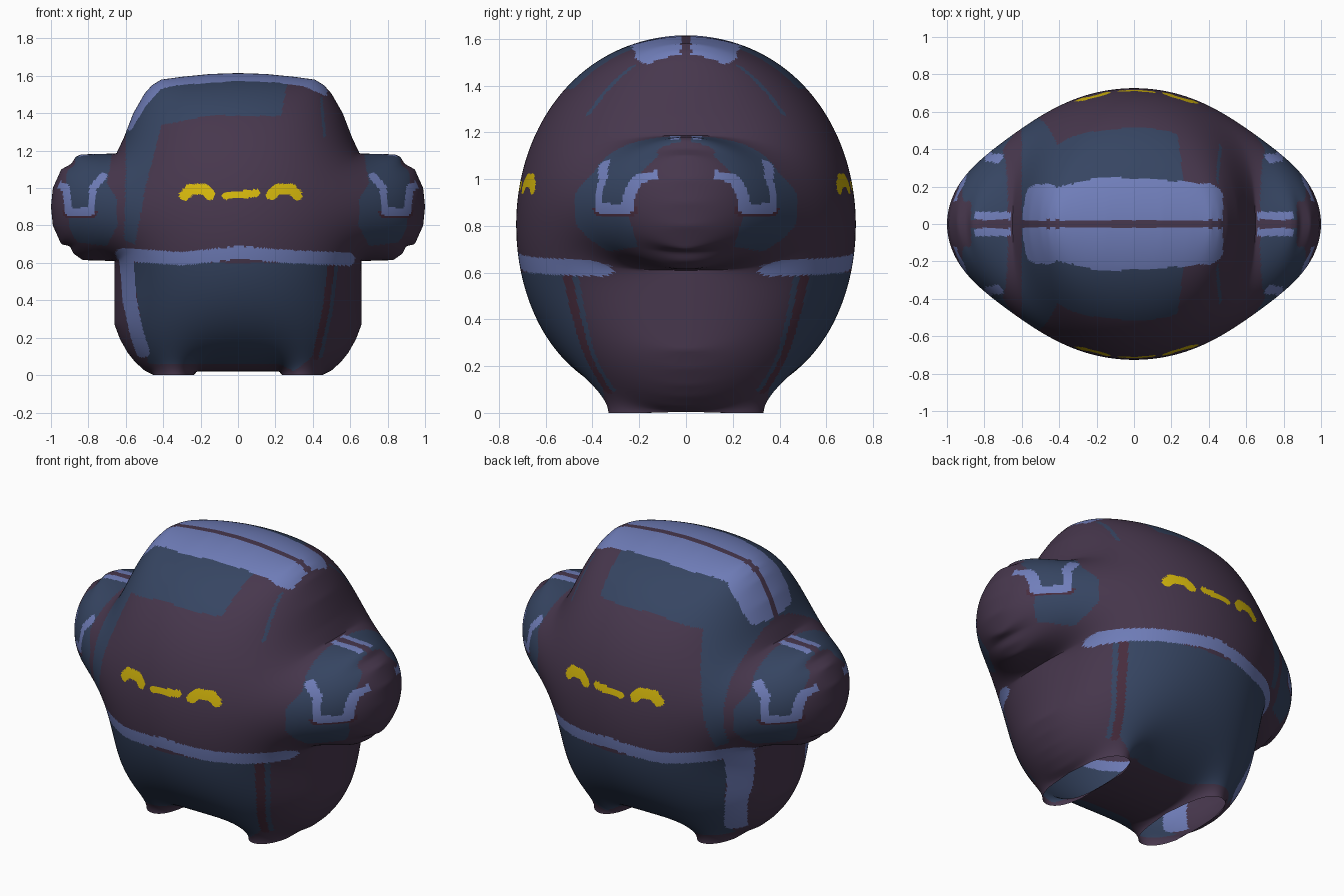
import bpy, bmesh, math
from mathutils import Vector

cube = bpy.data.objects.get("Cube")
if cube:
    bpy.data.objects.remove(cube, do_unlink=True)


# Flat colours
def make_material(name, rgb):
    linear = [((c / 255 + 0.055) / 1.055) ** 2.4 for c in rgb] + [1.0]
    mat = bpy.data.materials.new(name)
    mat.use_nodes = True
    mat.diffuse_color = linear
    mat.node_tree.nodes["Principled BSDF"].inputs["Base Color"].default_value = linear
    return mat


PURPLE, NAVY, LIGHT, YELLOW, PLUM = range(5)
materials = [make_material("dusky purple", (71, 55, 77)),
             make_material("slate blue", (54, 69, 98)),
             make_material("periwinkle", (112, 126, 186)),
             make_material("yellow", (214, 184, 12)),
             make_material("plum", (72, 45, 62))]

# Half outline of the figure, from crown to crotch, then mirrored
half = [(0, 1.615), (.15, 1.61), (.3, 1.595), (.41, 1.58), (.46, 1.55), (.5, 1.505),
        (.56, 1.4), (.61, 1.27), (.65, 1.185), (.84, 1.18), (.87, 1.165), (.89, 1.13),
        (.945, 1.1), (.99, 1), (1, .9), (.99, .8), (.945, .7), (.9, .69), (.88, .65),
        (.83, .615), (.66, .61), (.66, .27), (.63, .19), (.59, .12), (.55, .07),
        (.5, .025), (.45, 0), (.235, 0), (.22, .02), (0, .02)]
outline = [Vector(p) for p in half] + [Vector((-x, z)) for x, z in half[-2:0:-1]]
CENTRE = Vector((0, .85))


def resample(count):
    """Points spaced evenly along the closed outline."""
    pairs = list(zip(outline, outline[1:] + outline[:1]))
    step = sum((b - a).length for a, b in pairs) / count
    points, travelled = [], 0.0
    for a, b in pairs:
        length = (b - a).length
        while len(points) < count and len(points) * step < travelled + length - 1e-7:
            points.append(a.lerp(b, (len(points) * step - travelled) / length))
        travelled += length
    return points


def inflate(n, m, coarse, rounds):
    """Relax a puffed-up height field over n spokes and m rings."""
    rim = resample(n)
    pos = [CENTRE]
    for i in range(1, m + 1):
        pos += [CENTRE.lerp(p, 1 - (1 - i / m) ** 1.7) for p in rim]

    def vid(i, j):
        return 0 if i == 0 else 1 + (i - 1) * n + j % n

    # Start from the coarser solution
    u = [0.0] * len(pos)
    if coarse:
        for i in range(m + 1):
            for j in range(n):
                near = [coarse[a][b % (n // 2)] for a in (i // 2, (i + 1) // 2)
                        for b in (j // 2, (j + 1) // 2)]
                u[vid(i, j)] = sum(near) / 4

    # Cotangent weights of the flat triangles
    links = [{} for _ in pos]
    load = [0.0] * len(pos)
    for i in range(m):
        for j in range(n):
            a, b, c, d = vid(i, j), vid(i + 1, j), vid(i + 1, j + 1), vid(i, j + 1)
            for tri in ((a, b, c), (a, c, d)) if i else ((a, b, c),):
                for k in range(3):
                    o, p, q = tri[k], tri[k - 2], tri[k - 1]
                    e, f = pos[p] - pos[o], pos[q] - pos[o]
                    area = max(abs(e.x * f.y - e.y * f.x), 1e-12)
                    w = e.dot(f) / area / 2
                    links[p][q] = links[p].get(q, 0) + w
                    links[q][p] = links[q].get(p, 0) + w
                    load[o] += area * .53

    # The rim is pinned except at the open feet
    free = []
    for v, p in enumerate(pos):
        if v <= (m - 1) * n or p.y < .002:
            free.append((v, list(links[v].items()), sum(links[v].values()), load[v]))
        else:
            u[v] = 0.0
    for _ in range(rounds):
        for v, items, total, b in free:
            for k, w in items:
                b += w * u[k]
            u[v] += 1.7 * (b / total - u[v])
    return ([[max(u[vid(i, j)], 0) for j in range(n)] for i in range(m + 1)], rim)


field = None
for level, rounds in enumerate((250, 120, 70, 35)):
    spokes, rings = 66 << level, 13 << level
    field, rim = inflate(spokes, rings, field, rounds)

# Painted strokes: colour, half width, path
eye = [(-.285, .962), (-.255, .993), (-.18, .995), (-.15, .965)]
seam = [(.5, .6), (.47, .35), (.415, .1)]
strokes = [
    (YELLOW, .029, eye),
    (YELLOW, .029, [(.03 - x, z) for x, z in eye]),
    (YELLOW, .021, [(-.065, .96), (0, .963), (.095, .973)]),
    (LIGHT, .035, [(-.62, .645), (-.3, .622), (0, .655), (.3, .632), (.59, .62)]),
    (LIGHT, .037, [(-.595, .6), (-.58, .4), (-.54, .22), (-.51, .13)]),
    (PLUM, .018, seam),
    (NAVY, .01, [(x + .028, z) for x, z in seam]),
    (NAVY, .007, [(.463, 1.28), (.445, 1.48)]),
]
# Painted panels: crown band, head panel with side strip, lower body
crown = [(-.64, 1.3), (-.57, 1.31), (-.5, 1.43), (-.41, 1.53), (-.33, 1.55), (0, 1.573),
         (.2, 1.565), (.35, 1.545), (.475, 1.49), (.48, 1.7), (-.7, 1.7)]
head = [(-.6, 1.3), (-.5, 1.6), (.27, 1.6), (.23, 1.385), (-.15, 1.39), (-.41, 1.335),
        (-.5, .98), (-.55, .7), (-.61, .72), (-.6, 1.1)]
belly = [(-.57, .6), (.5, .6), (.47, .35), (.4, .1), (.3, .02), (.22, .06),
         (-.22, .06), (-.48, .06)]
panels = [(LIGHT, crown), (NAVY, head), (NAVY, belly)]
ear_patch = [(.67, 1.2), (.87, 1.2), (.92, 1.07), (.9, .78), (.86, .71), (.7, .69),
             (.645, .8), (.65, .95), (.7, 1.03)]
ear_trim = [(.975, 1.09), (.963, 1.02), (.92, 1), (.905, .875), (.785, .875),
            (.775, 1), (.72, 1.065)]


def inside(poly, x, z):
    hit = False
    for (ax, az), (bx, bz) in zip(poly, poly[1:] + poly[:1]):
        if (az > z) != (bz > z) and x < ax + (z - az) * (bx - ax) / (bz - az):
            hit = not hit
    return hit


def distance(path, x, z):
    best, p = math.inf, Vector((x, z))
    for a, b in zip(path, path[1:]):
        a, way = Vector(a), Vector(b) - Vector(a)
        t = (p - a).dot(way) / way.length_squared
        best = min(best, (p - a - way * min(1, max(0, t))).length)
    return best


def colour_at(x, y, z):
    side, depth = abs(x), abs(y)
    if depth < .022 or (side > .87 and depth < .12):
        return PURPLE
    if .66 < side < .85 and z > 1.12 and depth < .065:
        return LIGHT
    if side > .62 and .66 < z < 1.2:
        gap = distance(ear_trim, side, z)
        if gap < .02:
            return LIGHT
        if gap < .034 and z < .88:
            return PLUM
        if inside(ear_patch, side, z):
            return NAVY
    for colour, width, path in strokes:
        if distance(path, x, z) < width:
            return colour
    return next((colour for colour, poly in panels if inside(poly, x, z)), PURPLE)


# Puffed body: front and back shells, open under the feet
bm = bmesh.new()
for side in (-1, 1):
    grid = []
    for i in range(1, rings + 1):
        spots = [CENTRE.lerp(p, 1 - (1 - i / rings) ** 1.7) for p in rim]
        grid.append([bm.verts.new((p.x, side * math.sqrt(h), p.y))
                     for p, h in zip(spots, field[i])])
    hub = bm.verts.new((CENTRE.x, side * math.sqrt(field[0][0]), CENTRE.y))
    for j in range(spokes):
        bm.faces.new((hub, grid[0][j - 1], grid[0][j]))
        for low, high in zip(grid, grid[1:]):
            bm.faces.new((low[j - 1], high[j - 1], high[j], low[j]))

# Both shells carry the same paint
faces = list(bm.faces)
count = len(faces) // 2
for front, back in zip(faces[:count], faces[count:]):
    front.material_index = back.material_index = colour_at(*front.calc_center_median())
bmesh.ops.remove_doubles(bm, verts=bm.verts, dist=1e-5)
bmesh.ops.recalc_face_normals(bm, faces=bm.faces)

mesh = bpy.data.meshes.new("puffed_body")
bm.to_mesh(mesh)
bm.free()
for mat in materials:
    mesh.materials.append(mat)
body = bpy.data.objects.new("puffed_body", mesh)
bpy.context.collection.objects.link(body)
bpy.ops.object.select_all(action="DESELECT")
body.select_set(True)
bpy.context.view_layer.objects.active = body
bpy.ops.object.shade_smooth_by_angle(angle=math.radians(40))
